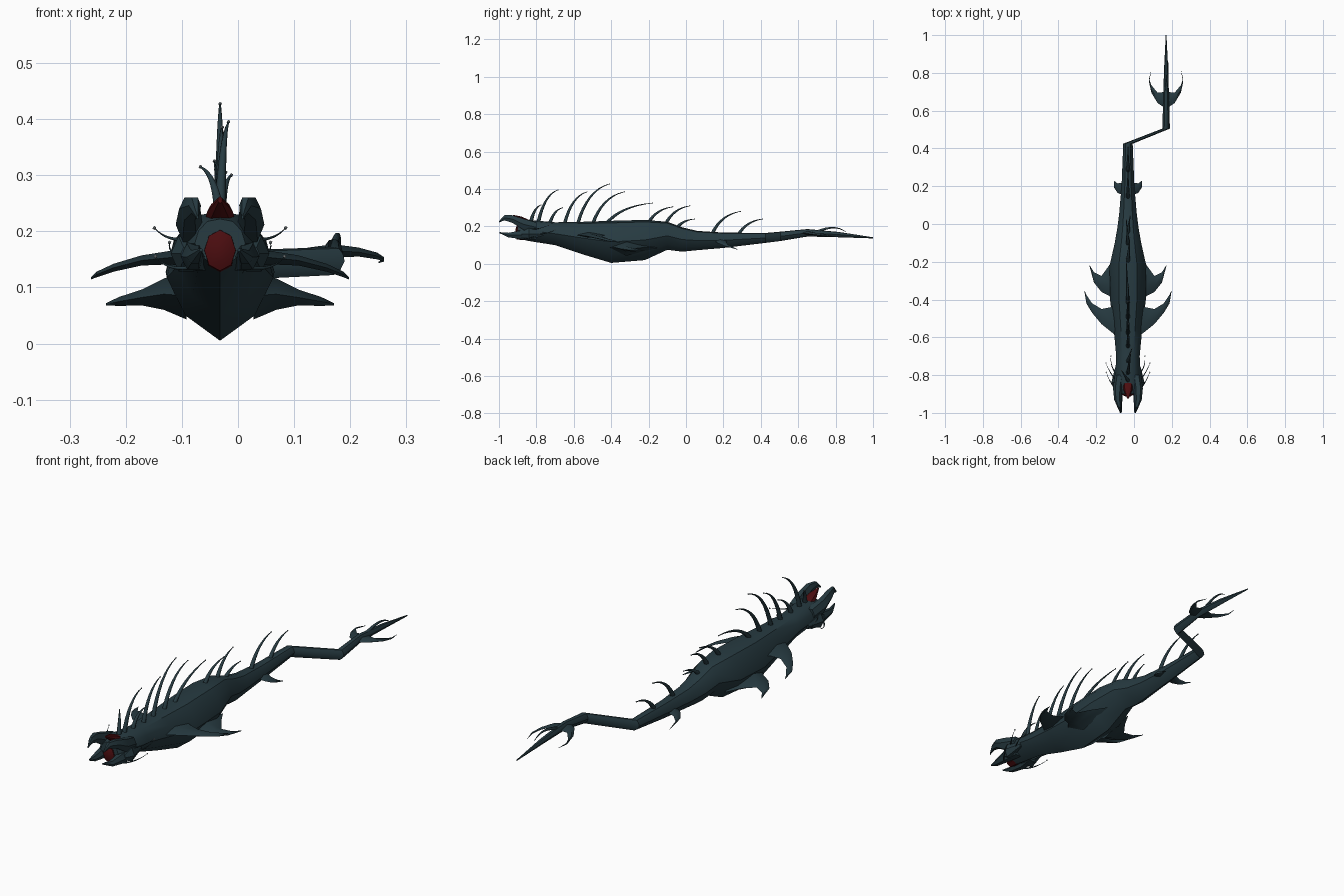
import bpy
import bmesh
from math import sin, cos, pi, radians
from mathutils import Vector

if "Cube" in bpy.data.objects:
    bpy.data.objects.remove(bpy.data.objects["Cube"])

CX = -0.032  # body centre line
TX = 0.17    # tail tip centre line


def material(name, rgb):
    m = bpy.data.materials.new(name)
    m.use_nodes = True
    m.diffuse_color = (*rgb, 1)
    bsdf = m.node_tree.nodes["Principled BSDF"]
    bsdf.inputs["Base Color"].default_value = (*rgb, 1)
    bsdf.inputs["Roughness"].default_value = 0.8
    return m


SKIN = material("dark teal skin", (0.02, 0.043, 0.053))
FLESH = material("deep red flesh", (0.07, 0.004, 0.005))
PALE = material("pale grey tip", (0.35, 0.4, 0.42))


def finish(name, bm, mat, angle=35):
    """Turn a bmesh into an object with smooth shading and kept edges."""
    bmesh.ops.recalc_face_normals(bm, faces=bm.faces)
    me = bpy.data.meshes.new(name)
    bm.to_mesh(me)
    bm.free()
    me.materials.append(mat)
    me.shade_smooth()
    me.set_sharp_from_angle(angle=radians(angle))
    ob = bpy.data.objects.new(name, me)
    bpy.context.collection.objects.link(ob)
    return ob


def loft(name, rings, mat, angle=35):
    """Skin a list of equal rings of points and close both ends."""
    bm = bmesh.new()
    rows = [[bm.verts.new(p) for p in ring] for ring in rings]
    n = len(rows[0])
    for a, b in zip(rows, rows[1:]):
        for i in range(n):
            j = (i + 1) % n
            bm.faces.new((a[i], a[j], b[j], b[i]))
    bm.faces.new(rows[0])
    bm.faces.new(rows[-1])
    return finish(name, bm, mat, angle)


def ellipse(x, y, z, w, h, n=8):
    angles = [2 * pi * i / n for i in range(n)]
    return [(x + w * cos(a), y, z + h * sin(a)) for a in angles]


def fin(name, stations, side, centre=CX):
    """Crescent blade: reach, leading y, trailing y, height, half thickness."""
    rings = []
    for reach, lead, trail, z, t in stations:
        x = centre + side * reach
        mid = lead + (trail - lead) * 0.4
        rings.append([(x, lead, z), (x, mid, z + t), (x, trail, z), (x, mid, z - t)])
    loft(name, rings, SKIN, 50)


def bristle(name, base, bend, tip, radius, bead=True):
    """Tapering curved spine with a small bead on its end."""
    cu = bpy.data.curves.new(name, "CURVE")
    cu.dimensions = "3D"
    cu.bevel_depth = radius
    cu.bevel_resolution = 1
    cu.use_fill_caps = True
    base, bend, tip = Vector(base), Vector(bend), Vector(tip)
    steps = 8
    sp = cu.splines.new("POLY")
    sp.points.add(steps)
    for i, p in enumerate(sp.points):
        t = i / steps
        p.co = (*(base * (1 - t) ** 2 + bend * 2 * t * (1 - t) + tip * t * t), 1)
        p.radius = 1 - 0.87 * t
    cu.materials.append(SKIN)
    ob = bpy.data.objects.new(name, cu)
    bpy.context.collection.objects.link(ob)
    bpy.ops.object.select_all(action="DESELECT")
    ob.select_set(True)
    bpy.context.view_layer.objects.active = ob
    bpy.ops.object.convert(target="MESH")
    if bead:
        bm = bmesh.new()
        bmesh.ops.create_icosphere(bm, subdivisions=1, radius=0.0035)
        bmesh.ops.translate(bm, verts=bm.verts, vec=tip)
        finish(name + "_bead", bm, PALE)


# Body and tail: y, centre x, half width, top, bottom
BODY = [
    (-0.90, CX, 0.045, 0.222, 0.135), (-0.84, CX, 0.070, 0.235, 0.122),
    (-0.70, CX, 0.062, 0.222, 0.10), (-0.55, CX, 0.076, 0.225, 0.05),
    (-0.40, CX, 0.095, 0.23, 0.005), (-0.22, CX, 0.097, 0.235, 0.02),
    (-0.10, CX, 0.070, 0.225, 0.075), (-0.02, CX, 0.056, 0.195, 0.065),
    (0.06, CX, 0.046, 0.176, 0.073), (0.20, CX, 0.034, 0.167, 0.085),
    (0.425, CX, 0.025, 0.165, 0.112), (0.505, TX, 0.02, 0.172, 0.122),
    (0.65, TX, 0.016, 0.186, 0.146), (0.82, TX, 0.011, 0.17, 0.142),
    (1.0, TX, 0.002, 0.142, 0.136),
]
HALF = [(0, 1), (0.5, 0.95), (0.85, 0.76), (1, 0.5), (0.65, 0.2), (0, 0)]
SECTION = HALF + [(-u, v) for u, v in HALF[-2:0:-1]]
loft("body", [[(x + u * w, y, lo + v * (hi - lo)) for u, v in SECTION]
              for y, x, w, hi, lo in BODY], SKIN)

# Red throat and raised palate
loft("throat", [ellipse(CX, y, 0.166, r, r * 1.3) for y, r in
                ((-0.86, 0.03), (-0.905, 0.028), (-0.912, 0.015))], FLESH)
loft("palate", [ellipse(CX, -0.84, 0.215, 0.028, 0.02),
                ellipse(CX, -0.88, 0.235, 0.023, 0.018),
                ellipse(CX, -0.925, 0.256, 0.004, 0.006)], FLESH)

# Hooked mandibles: reach, y, z, half width, half height
UPPER = [(0.045, -0.80, 0.195, 0.025, 0.03), (0.055, -0.87, 0.212, 0.024, 0.034),
         (0.054, -0.93, 0.24, 0.019, 0.023), (0.045, -0.97, 0.246, 0.011, 0.016),
         (0.04, -1.0, 0.225, 0.002, 0.004)]
LOWER = [(0.04, -0.80, 0.16, 0.03, 0.035), (0.048, -0.88, 0.155, 0.022, 0.027),
         (0.045, -0.95, 0.154, 0.014, 0.014), (0.034, -0.998, 0.167, 0.003, 0.003)]

# Blades: reach, leading y, trailing y, height, half thickness
FRONT_FIN = [(0.05, -0.60, -0.40, 0.155, 0.018), (0.09, -0.57, -0.44, 0.153, 0.012),
             (0.14, -0.53, -0.45, 0.148, 0.009), (0.19, -0.47, -0.42, 0.135, 0.007),
             (0.22, -0.42, -0.375, 0.123, 0.005), (0.23, -0.36, -0.352, 0.116, 0.002)]
BELLY_FIN = [(0.06, -0.43, -0.15, 0.085, 0.042), (0.1, -0.38, -0.22, 0.088, 0.028),
             (0.14, -0.36, -0.275, 0.082, 0.014), (0.18, -0.31, -0.255, 0.075, 0.008),
             (0.203, -0.225, -0.218, 0.07, 0.002)]
REAR_FIN = [(0.02, 0.15, 0.22, 0.125, 0.012), (0.055, 0.165, 0.215, 0.113, 0.008),
            (0.075, 0.195, 0.23, 0.1, 0.005), (0.074, 0.27, 0.275, 0.078, 0.001)]
FLUKE = [(0, 0.61, 0.70, 0.165, 0.012), (0.045, 0.64, 0.695, 0.163, 0.008),
         (0.078, 0.695, 0.735, 0.156, 0.006), (0.09, 0.75, 0.77, 0.15, 0.004),
         (0.08, 0.805, 0.81, 0.144, 0.001)]

for tag, side in (("left", 1), ("right", -1)):
    for part, rows in (("upper", UPPER), ("lower", LOWER)):
        loft(f"{tag}_{part}_mandible", [ellipse(CX + side * d, y, z, w, h, 6)
                                       for d, y, z, w, h in rows], SKIN)
    fin(tag + "_front_fin", FRONT_FIN, side)
    fin(tag + "_belly_fin", BELLY_FIN, side)
    fin(tag + "_rear_fin", REAR_FIN, side)
    fin(tag + "_tail_fluke", FLUKE, side, TX)

    # Cheek plate and whiskers
    loft(tag + "_cheek", [ellipse(CX + side * 0.06, y, 0.16, r, r * 1.3, 6) for y, r in
                          ((-0.88, 0.01), (-0.84, 0.028), (-0.76, 0.008))], SKIN, 20)
    for i, (y, z, reach) in enumerate(((-0.735, 0.206, 0.117), (-0.785, 0.155, 0.115),
                                       (-0.70, 0.18, 0.09))):
        bristle(f"{tag}_whisker_{i}", (CX + side * 0.055, y - 0.1, z - 0.02),
                (CX + side * 0.095, y - 0.06, z - 0.025),
                (CX + side * reach, y, z), 0.004)

# Row of back spines: base y, base z, tip y, tip z, sideways sway
SPINES = [
    (-0.83, 0.22, -0.775, 0.315, -0.035), (-0.79, 0.22, -0.685, 0.395, 0.015),
    (-0.73, 0.21, -0.66, 0.30, 0.02), (-0.65, 0.21, -0.53, 0.385, 0.003),
    (-0.58, 0.21, -0.41, 0.427, 0), (-0.50, 0.21, -0.33, 0.385, 0.004),
    (-0.43, 0.21, -0.18, 0.325, -0.01), (-0.20, 0.22, -0.07, 0.305, 0.01),
    (-0.11, 0.21, 0.02, 0.31, -0.008), (-0.05, 0.19, 0.045, 0.24, 0.012),
    (0.14, 0.16, 0.29, 0.28, 0), (0.28, 0.155, 0.41, 0.24, 0),
]
for i, (y, z, ty, tz, sway) in enumerate(SPINES):
    bend = (CX + sway * 0.2, y + (ty - y) * 0.3, z + (tz - z) * 0.85)
    bristle(f"back_spine_{i}", (CX, y, z), bend, (CX + sway, ty, tz), 0.011)

# Hook on top of the tail
bristle("tail_hook", (TX, 0.70, 0.172), (TX + 0.01, 0.80, 0.215),
        (TX + 0.012, 0.855, 0.17), 0.008, bead=False)
